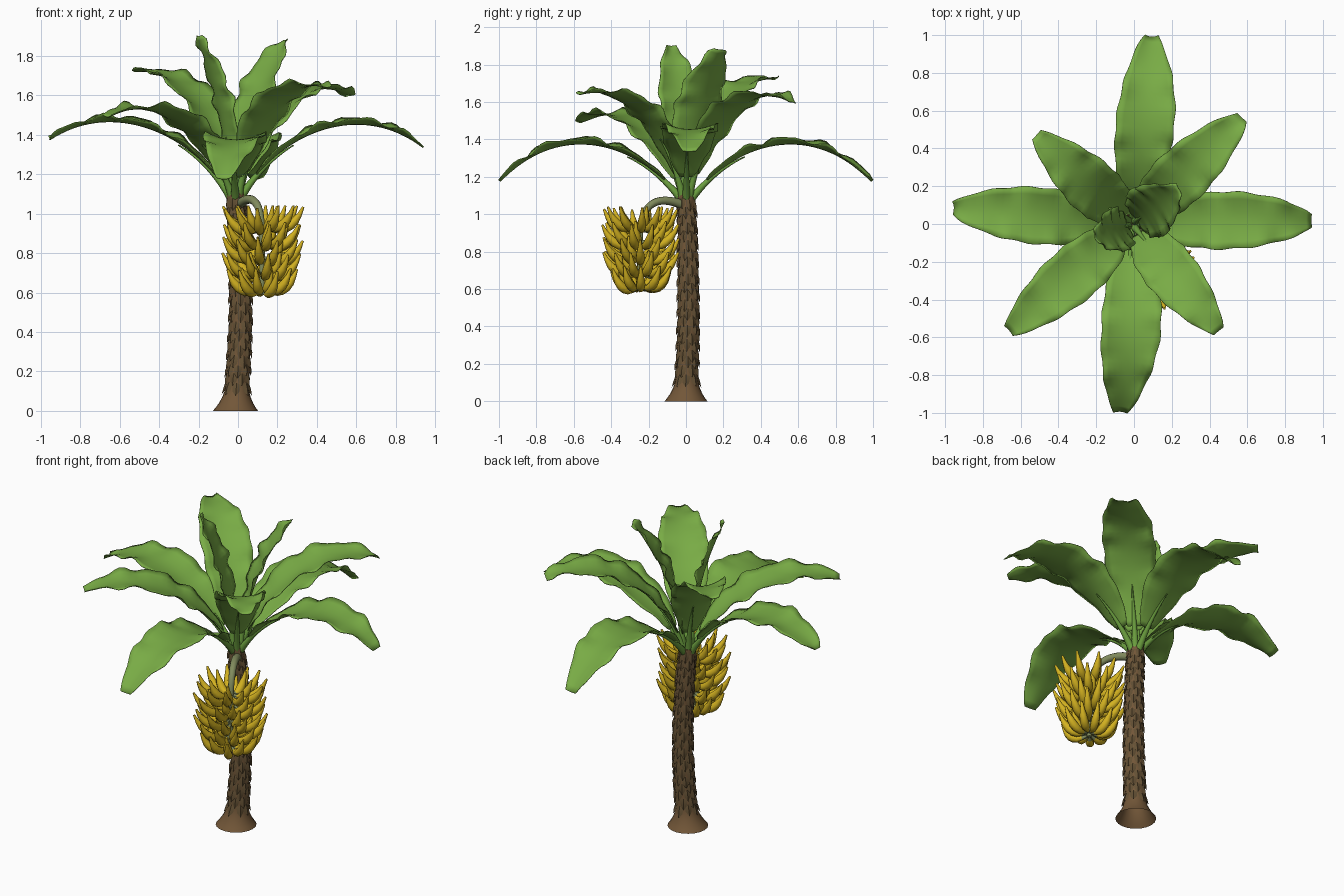
import bpy, bmesh, random
from math import sin, cos, pi, radians
from mathutils import Vector

random.seed(4)
cube = bpy.data.objects.get("Cube")
if cube:
    bpy.data.objects.remove(cube, do_unlink=True)


def material(name, r, g, b):
    m = bpy.data.materials.new(name)
    m.use_nodes = True
    m.diffuse_color = (r, g, b, 1)
    m.node_tree.nodes["Principled BSDF"].inputs["Base Color"].default_value = (r, g, b, 1)
    return m


LEAF = material("leaf green", 0.19, 0.41, 0.06)
STEM = material("leaf stem green", 0.15, 0.35, 0.05)
BARK = material("bark brown", 0.17, 0.095, 0.04)
SCALE = material("dark bark", 0.125, 0.08, 0.034)
STALK = material("stalk grey green", 0.22, 0.26, 0.11)
YELLOW = material("banana yellow", 0.66, 0.45, 0.015)


def finish(name, bm, mats, angle=45):
    bmesh.ops.recalc_face_normals(bm, faces=bm.faces)
    me = bpy.data.meshes.new(name)
    bm.to_mesh(me)
    bm.free()
    for m in mats:
        me.materials.append(m)
    ob = bpy.data.objects.new(name, me)
    bpy.context.collection.objects.link(ob)
    bpy.ops.object.select_all(action="DESELECT")
    ob.select_set(True)
    bpy.context.view_layer.objects.active = ob
    bpy.ops.object.shade_smooth_by_angle(angle=radians(angle))
    return ob


def bezier(points, n):
    """Cubic curve of (r, z) points in a vertical plane."""
    a, b, c, d = (Vector(p) for p in points)
    out = []
    for i in range(n + 1):
        t = i / n
        u = 1 - t
        out.append(a * u**3 + b * 3 * u * u * t + c * 3 * u * t * t + d * t**3)
    return out


def frames(curve, az, origin):
    """Turn a planar curve towards az; return points, normals and the side vector."""
    ahead = Vector((cos(az), sin(az), 0))
    side = Vector((-sin(az), cos(az), 0))
    up = Vector((0, 0, 1))
    pts = [Vector(origin) + ahead * p.x + up * p.y for p in curve]
    normals = []
    for i in range(len(pts)):
        t = pts[min(i + 1, len(pts) - 1)] - pts[max(i - 1, 0)]
        normals.append(t.cross(side).normalized())
    return pts, normals, side


def bridge(bm, rings, closed=True):
    faces = []
    for a, b in zip(rings, rings[1:]):
        n = len(a)
        for j in range(n if closed else n - 1):
            k = (j + 1) % n
            faces.append(bm.faces.new((a[j], a[k], b[k], b[j])))
    return faces


def tube(bm, curve, az, radii, sides=8, origin=(0, 0, 0), base_mat=0):
    pts, normals, side = frames(curve, az, origin)
    rings = []
    for p, n, r in zip(pts, normals, radii):
        angles = [2 * pi * j / sides for j in range(sides)]
        rings.append([bm.verts.new(p + (side * cos(a) + n * sin(a)) * r) for a in angles])
    faces = bridge(bm, rings)
    for f in faces[:sides]:
        f.material_index = base_mat
    bm.faces.new(rings[0])
    bm.faces.new(rings[-1])


# Trunk: slightly bowed, with a flared foot that is open underneath
def trunk_centre(z):
    bow = sin(pi * z / 1.1)
    return Vector((-0.013 + 0.026 * bow, 0.012 * bow, z))


def trunk_radius(z):
    return 0.06 - 0.014 * z / 1.1 + 0.055 * max(0, 1 - z / 0.14) ** 2.1


bm = bmesh.new()
rings = []
for z in [0, 0.02, 0.04, 0.07, 0.1, 0.13] + [0.13 + 0.98 * i / 12 for i in range(1, 13)]:
    c, r = trunk_centre(z), trunk_radius(z)
    rings.append([bm.verts.new(c + Vector((cos(a), sin(a), 0)) * r)
                  for a in [2 * pi * j / 20 for j in range(20)]])
bridge(bm, rings)
bm.faces.new(rings[-1])
finish("trunk", bm, [BARK])

# Bark scales: staggered pads whose lower tips stand off the trunk
bm = bmesh.new()
ROWS, PER_ROW = 22, 8
for row in range(ROWS):
    for k in range(PER_ROW):
        z = 0.125 + 0.94 * row / (ROWS - 1) + random.uniform(-0.008, 0.008)
        az = 2 * pi * (k + 0.5 * (row % 2)) / PER_ROW + random.uniform(-0.08, 0.08)

        def spot(turn, dz, lift):
            a = az + turn
            r = trunk_radius(z + dz) + lift
            return bm.verts.new(trunk_centre(z + dz) + Vector((cos(a), sin(a), 0)) * r)

        rim = [spot(0, 0.032, -0.003), spot(0.39, 0.014, 0), spot(0.27, -0.022, 0.002),
               spot(0, -0.045, 0.009), spot(-0.27, -0.022, 0.002), spot(-0.39, 0.014, 0)]
        top, back = spot(0, -0.012, 0.010), spot(0, -0.012, -0.008)
        for i in range(6):
            bm.faces.new((rim[i], rim[(i + 1) % 6], top))
            bm.faces.new((rim[(i + 1) % 6], rim[i], back))
finish("bark_scales", bm, [SCALE], 30)


# Leaves: cupped, rippled blades on a tapering stem
def half_width(s):
    return sin(pi * (0.04 + 0.925 * s)) ** 0.66


def leaf(index, heading, width, bow, points):
    az = radians(heading)
    steps, start = 36, 5
    curve = bezier(points, steps)
    origin = trunk_centre(1.08)
    origin.z = 0
    pts, normals, side = frames(curve, az, origin)
    phase = random.uniform(0, 6)
    bm = bmesh.new()
    rows = []
    for i in range(start, steps + 1):
        s = (i - start) / (steps - start)
        w = width * half_width(s)
        middle = pts[i] + side * bow * sin(pi * s)
        row = []
        for j in range(-4, 5):
            v = j / 4
            edge = abs(v)
            beat = sin(s * 26 + phase + (2 if v > 0 else 0)) + 0.6 * sin(s * 43 + phase * 3 + v)
            lift = 0.2 * w * edge**1.8 + 0.011 * beat * edge**2 * min(1, 3 * s)
            nibble = 1 + 0.03 * sin(s * 33 + phase * 2 + v) * edge**3
            row.append(bm.verts.new(middle + side * (v * w * nibble) + normals[i] * lift))
        rows.append(row)
    bridge(bm, rows, closed=False)
    ob = finish(f"leaf_{index}", bm, [LEAF], 60)
    thick = ob.modifiers.new("thickness", "SOLIDIFY")
    thick.thickness = 0.004
    thick.offset = 0

    # Stem, fading into the underside of the blade
    bm = bmesh.new()
    count = 14
    radii = [0.003 + 0.02 * (1 - i / count) ** 1.3 for i in range(count)]
    sunk = [p - Vector((0, 0.012 * i / count)) for i, p in enumerate(curve[:count])]
    tube(bm, sunk, az, radii, 8, origin)
    finish(f"leaf_stem_{index}", bm, [STEM])


ROOT = (0.018, 1.07)
LEAVES = [
    (1, 0.152, 0.01, (0.20, 1.40), (0.62, 1.59), (0.95, 1.335)),
    (175, 0.15, 0, (0.20, 1.40), (0.62, 1.59), (0.945, 1.375)),
    (84, 0.155, -0.015, (0.23, 1.36), (0.65, 1.53), (0.995, 1.175)),
    (266.5, 0.158, 0.03, (0.23, 1.36), (0.65, 1.53), (0.995, 1.175)),
    (44, 0.147, 0, (0.10, 1.42), (0.44, 1.74), (0.81, 1.60)),
    (137, 0.143, 0, (0.08, 1.45), (0.33, 1.75), (0.69, 1.72)),
    (221, 0.147, 0, (0.12, 1.36), (0.50, 1.64), (0.86, 1.49)),
    (309, 0.14, 0, (0.10, 1.42), (0.38, 1.71), (0.73, 1.64)),
    (36, 0.148, 0, (0.05, 1.40), (0.13, 1.65), (0.31, 1.88)),
    (203, 0.122, 0, (0.03, 1.40), (0.10, 1.65), (0.21, 1.90)),
]
for n, (heading, width, bow, *path) in enumerate(LEAVES, 1):
    leaf(n, heading, width, bow, [ROOT] + path)

# Fruit stalk arching out of the crown and down through the bunch
BUNCH = Vector((0.122, -0.245, 0))
reach = BUNCH.length
arch = bezier([(0.02, 1.05), (0.15, 1.10), (reach, 1.08), (reach, 0.88)], 14)
arch += [Vector((reach, z)) for z in (0.8, 0.7, 0.59)]
bm = bmesh.new()
tube(bm, arch, radians(-63.5), [0.025 - 0.0007 * i for i in range(len(arch))], 10)
finish("fruit_stalk", bm, [STALK])

# Bananas: tiers of plump curved fruit turning upwards
bm = bmesh.new()
GIRTH = [0.007, 0.012, 0.021, 0.0245, 0.0245, 0.021, 0.013, 0.006]


def banana(az, z, out, rise):
    path = [(0.016, z), (out * 0.5, z - 0.025), (out * 0.8, z + rise * 0.1), (out, z + rise)]
    tube(bm, bezier(path, 7), az, GIRTH, 7, BUNCH, base_mat=1)


for tier in range(5):
    z = 0.605 + 0.079 * tier
    out = 0.175 if tier == 0 else 0.2
    for k in range(11):
        az = 2 * pi * (k + 0.5 * (tier % 2)) / 11 + random.uniform(-0.06, 0.06)
        banana(az, z + random.uniform(-0.01, 0.01), out + random.uniform(-0.012, 0.01), 0.11)
    for k in range(5):
        az = 2 * pi * (k + 0.3 * tier) / 5 + random.uniform(-0.1, 0.1)
        banana(az, z + 0.015, 0.125 + random.uniform(-0.01, 0.01), 0.105)
finish("bananas", bm, [YELLOW, STALK], 60)
